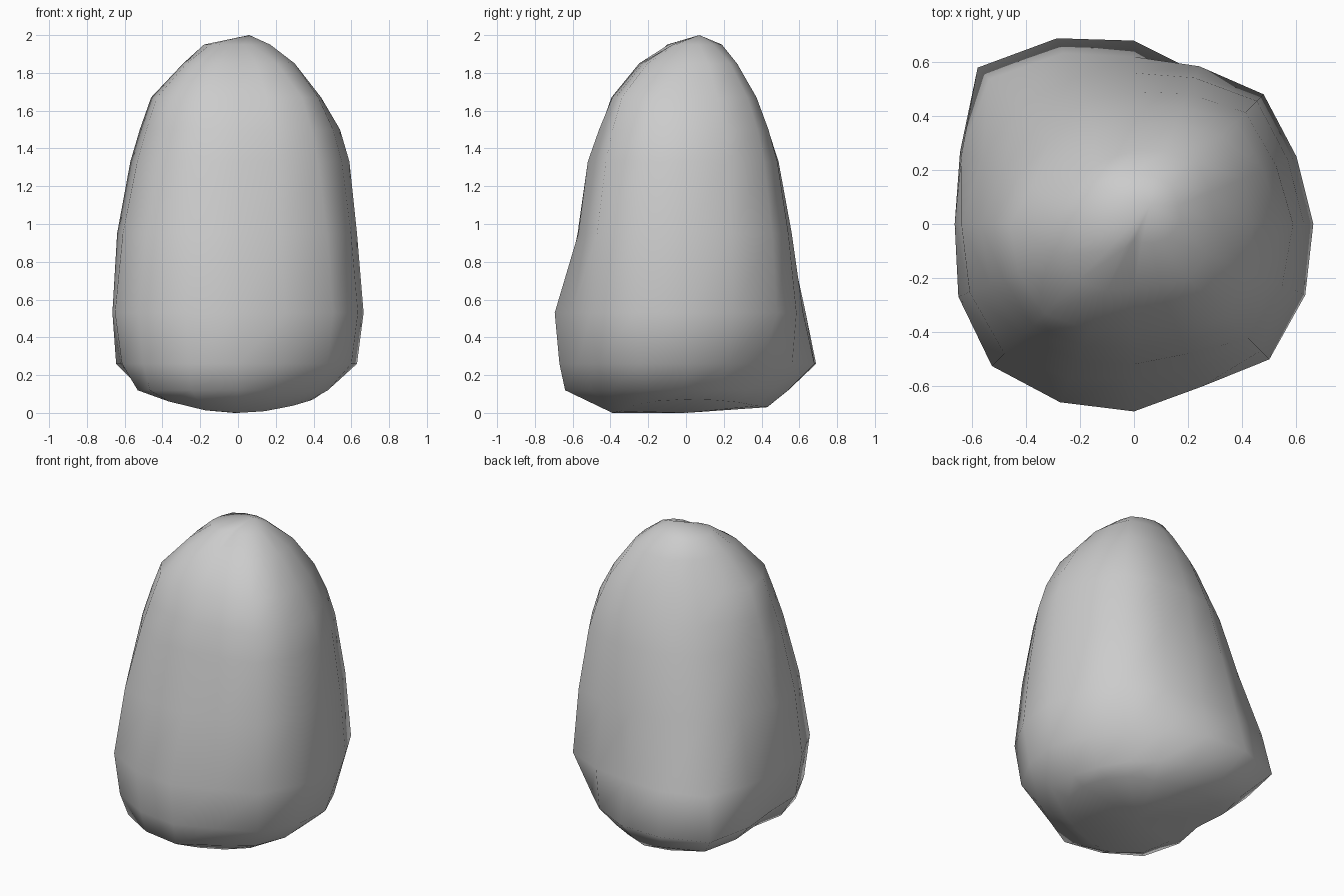
import bpy, bmesh, math

if "Cube" in bpy.data.objects:
    bpy.data.objects.remove(bpy.data.objects["Cube"])

# Cross-sections: height, then radius towards E, NE, N, NW, W, SW, S, SE
RINGS = [
    (0.00, .40, .40, .43, .49, .42, .52, .39, .41),
    (0.12, .47, .46, .54, .64, .49, .66, .64, .56),
    (0.26, .63, .57, .68, .82, .62, .71, .67, .67),
    (0.53, .665, .68, .62, .76, .665, .745, .695, .71),
    (0.95, .63, .645, .56, .62, .64, .68, .57, .665),
    (1.33, .59, .585, .49, .51, .57, .585, .52, .60),
    (1.50, .54, .535, .435, .44, .52, .53, .46, .55),
    (1.67, .44, .46, .37, .37, .46, .47, .39, .48),
    (1.85, .30, .33, .27, .26, .29, .30, .24, .29),
    (1.95, .17, .20, .19, .20, .18, .14, .06, .10),
]
# Fullness halfway between those directions
BETWEEN = [.485, .487, .497, .485, .50, .497, .465, .50]
SIDES = 16

bm = bmesh.new()
loops = []
for i, (z, *radii) in enumerate(RINGS):
    loop = []
    for s in range(SIDES):
        k = s // 2
        r = radii[k]
        if s % 2:
            r = BETWEEN[k] * (r + radii[(k + 1) % 8])
        a = 2 * math.pi * s / SIDES
        x, y = r * math.cos(a), r * math.sin(a)
        # the underside bows up towards the sides and back
        h = 0.45 * x * x + max(0, 0.07 * y) if i == 0 else z
        loop.append(bm.verts.new((x, y, h)))
    loops.append(loop)

# Walls
for low, high in zip(loops, loops[1:]):
    for s in range(SIDES):
        t = (s + 1) % SIDES
        bm.faces.new((low[s], low[t], high[t], high[s]))

# Tip and underside
tip = bm.verts.new((0.06, 0.07, 2.0))
base = bm.verts.new((-0.02, 0, 0))
for s in range(SIDES):
    t = (s + 1) % SIDES
    bm.faces.new((loops[-1][s], loops[-1][t], tip))
    bm.faces.new((loops[0][t], loops[0][s], base))

bmesh.ops.recalc_face_normals(bm, faces=bm.faces)
for f in bm.faces:
    f.smooth = True
mesh = bpy.data.meshes.new("boulder")
bm.to_mesh(mesh)
bm.free()
bpy.context.collection.objects.link(bpy.data.objects.new("boulder", mesh))
